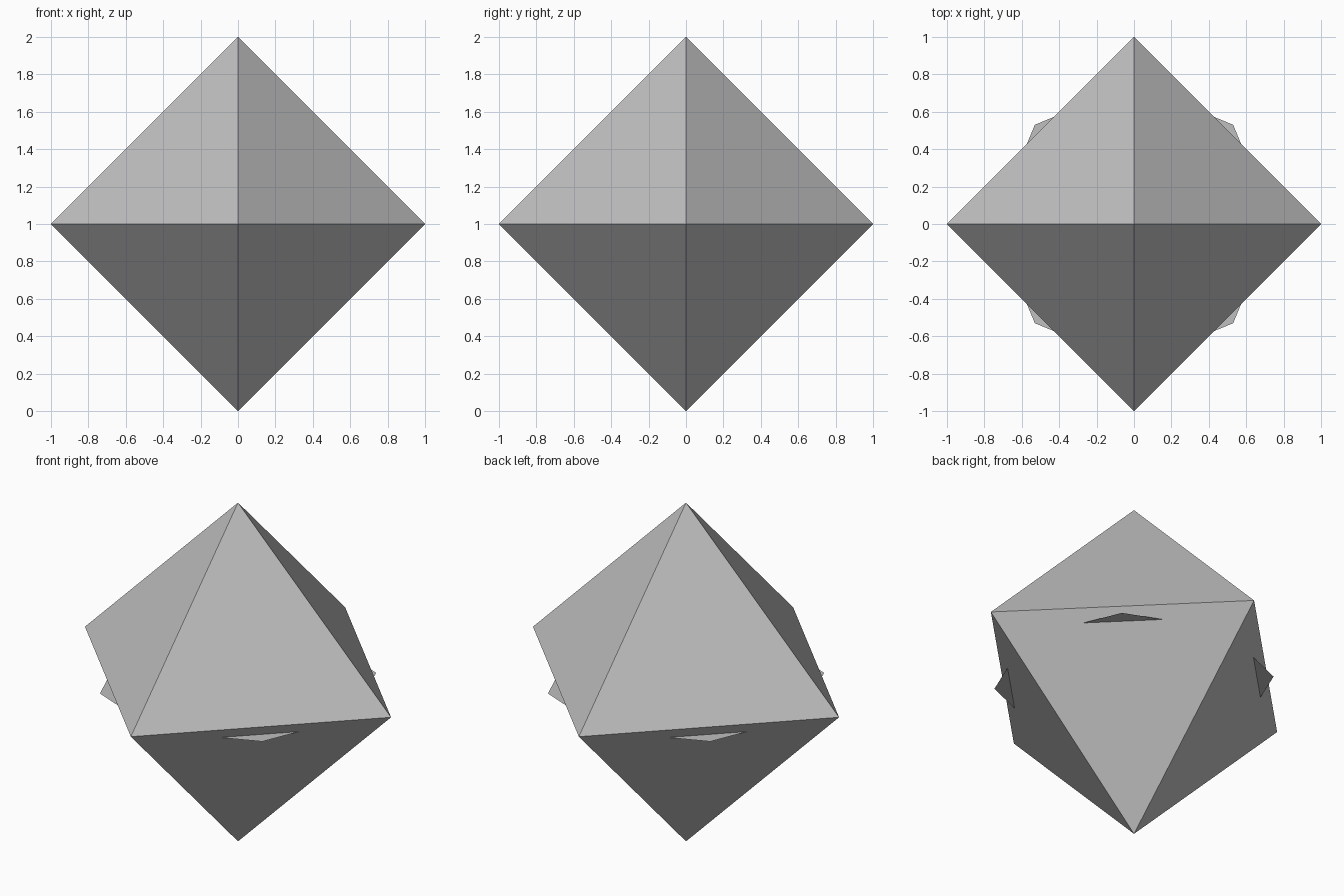
import bpy
import bmesh
import math
from mathutils import Matrix

cube = bpy.data.objects.get("Cube")
if cube:
    bpy.data.objects.remove(cube, do_unlink=True)

# Single plain grey
grey = bpy.data.materials.new("plain grey")
grey.use_nodes = True
colour = (0.52, 0.52, 0.52, 1)
grey.diffuse_color = colour
grey.node_tree.nodes["Principled BSDF"].inputs["Base Color"].default_value = colour


def add_part(name, bm, height):
    bmesh.ops.recalc_face_normals(bm, faces=bm.faces)
    mesh = bpy.data.meshes.new(name)
    bm.to_mesh(mesh)
    bm.free()
    mesh.materials.append(grey)
    part = bpy.data.objects.new(name, mesh)
    part.location.z = height
    bpy.context.collection.objects.link(part)
    return part


# Octahedron body: square ring joined to an upper and a lower tip
body = bmesh.new()
ring = [body.verts.new((math.cos(i * math.pi / 2), math.sin(i * math.pi / 2), 0))
        for i in range(4)]
for z in (1, -1):
    tip = body.verts.new((0, 0, z))
    for i in range(4):
        body.faces.new((ring[i], ring[(i + 1) % 4], tip))
add_part("octahedron_body", body, 1)

# Flat eight-sided disc whose corners poke out just under the widest edges
disc = bmesh.new()
bmesh.ops.create_circle(disc, cap_ends=True, segments=8, radius=0.75,
                        matrix=Matrix.Identity(4))
add_part("octagon_disc", disc, 0.934)
